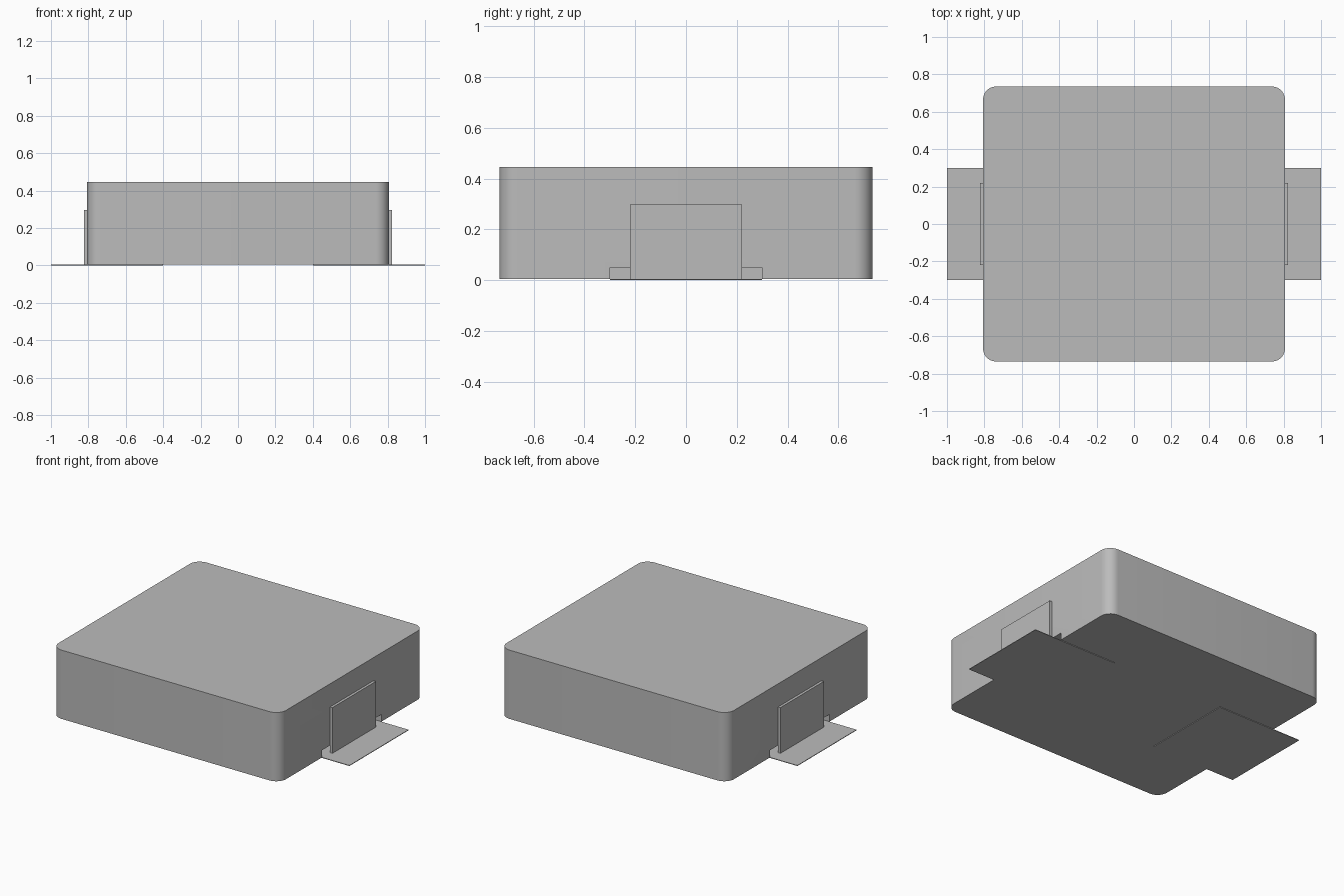
import bpy
import bmesh

cube = bpy.data.objects.get("Cube")
if cube:
    bpy.data.objects.remove(cube, do_unlink=True)

# Single neutral colour
grey = bpy.data.materials.new("mid grey")
grey.use_nodes = True
colour = (0.5, 0.5, 0.5, 1)
grey.diffuse_color = colour
grey.node_tree.nodes["Principled BSDF"].inputs["Base Color"].default_value = colour


def box(name, x, y, z, corner=0):
    """Box from axis ranges, with optional rounded vertical corners."""
    bm = bmesh.new()
    bmesh.ops.create_cube(bm, size=1)
    for v in bm.verts:
        for i, (low, high) in enumerate((x, y, z)):
            v.co[i] = low if v.co[i] < 0 else high
    if corner:
        upright = [e for e in bm.edges
                   if abs(e.verts[0].co.z - e.verts[1].co.z) > 0.1]
        bmesh.ops.bevel(bm, geom=upright, offset=corner, segments=10,
                        profile=0.5, affect='EDGES')
    mesh = bpy.data.meshes.new(name)
    bm.to_mesh(mesh)
    bm.free()
    mesh.materials.append(grey)
    obj = bpy.data.objects.new(name, mesh)
    bpy.context.collection.objects.link(obj)
    return obj


def activate(obj):
    bpy.ops.object.select_all(action='DESELECT')
    obj.select_set(True)
    bpy.context.view_layer.objects.active = obj


def side_range(sign, near, far):
    return tuple(sorted((sign * near, sign * far)))


half_x, half_y, height = 0.807, 0.735, 0.445
plate_top = 0.004
pad_y, clip_y = (-0.3, 0.3), (-0.22, 0.22)

# Moulded body with rounded corners
body = box("body", (-half_x, half_x), (-half_y, half_y),
           (plate_top, height), corner=0.07)

for side, sign in (("left", 1), ("right", -1)):
    # Pocket in the underside for the terminal
    cutter = box("pocket_cutter", side_range(sign, 0.4, 1), pad_y, (-0.05, 0.05))
    cutter.hide_render = True
    pocket = body.modifiers.new("pocket", 'BOOLEAN')
    pocket.operation = 'DIFFERENCE'
    pocket.solver = 'EXACT'
    pocket.object = cutter
    activate(body)
    bpy.ops.object.modifier_apply(modifier=pocket.name)
    bpy.data.objects.remove(cutter, do_unlink=True)

    # Flat solder pad and upright terminal clip
    box(side + "_solder_pad", side_range(sign, 0.4, 1), pad_y, (0, plate_top))
    box(side + "_terminal_clip", side_range(sign, half_x, 0.824),
        clip_y, (plate_top, 0.297))

activate(body)
bpy.ops.object.shade_smooth_by_angle()
